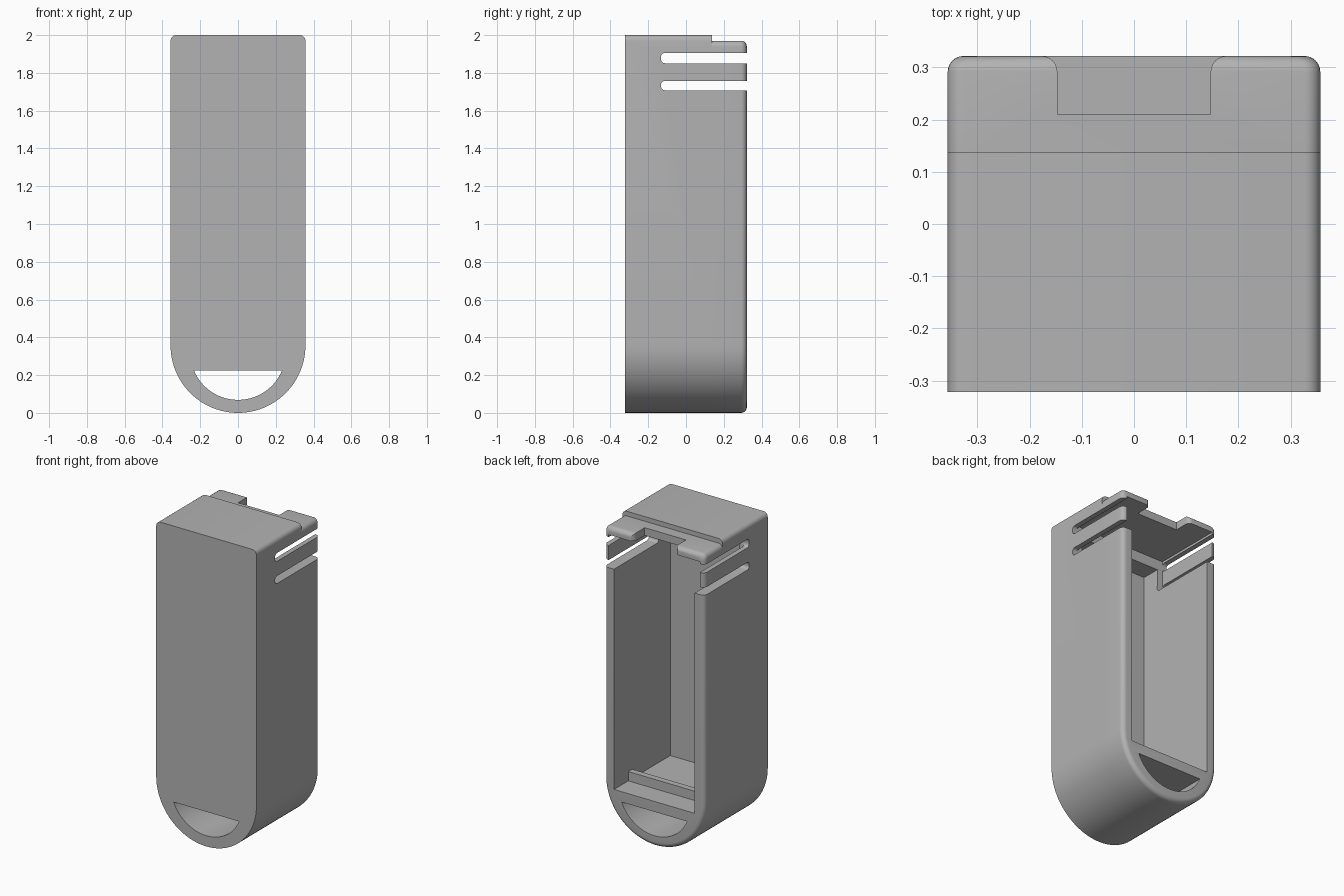
import bpy
import bmesh
from math import sin, cos, pi

cube = bpy.data.objects.get("Cube")
if cube:
    bpy.data.objects.remove(cube)

W, D = 0.357, 0.322          # half width and half depth
INNER = 0.287                # half width of the cavity
FILLET = 0.03

grey = bpy.data.materials.new("plastic grey")
grey.use_nodes = True
grey.diffuse_color = (0.45, 0.45, 0.45, 1)
grey.node_tree.nodes["Principled BSDF"].inputs["Base Color"].default_value = (0.45, 0.45, 0.45, 1)


def make(name, bm):
    bmesh.ops.recalc_face_normals(bm, faces=bm.faces)
    mesh = bpy.data.meshes.new(name)
    bm.to_mesh(mesh)
    bm.free()
    mesh.materials.append(grey)
    obj = bpy.data.objects.new(name, mesh)
    bpy.context.collection.objects.link(obj)
    return obj


def arc(cx, cz, r, start, end, n):
    return [(cx + r * cos(start + (end - start) * i / n),
             cz + r * sin(start + (end - start) * i / n)) for i in range(n + 1)]


def loft(name, rings):
    """Skin a list of equal-length closed rings and cap both ends."""
    bm = bmesh.new()
    rows = [[bm.verts.new(p) for p in ring] for ring in rings]
    for a, b in zip(rows, rows[1:]):
        for i in range(len(a)):
            j = (i + 1) % len(a)
            bm.faces.new((a[i], a[j], b[j], b[i]))
    bm.faces.new(rows[0])
    bm.faces.new(rows[-1])
    bmesh.ops.remove_doubles(bm, verts=bm.verts, dist=1e-5)
    return make(name, bm)


def box(name, x, y0, y1, z0, z1, round_x=0):
    """Box of half width x, with optional rounding of the edges along x."""
    bm = bmesh.new()
    bmesh.ops.create_cube(bm, size=1)
    for v in bm.verts:
        v.co = (v.co.x * 2 * x, y0 if v.co.y < 0 else y1, z0 if v.co.z < 0 else z1)
    if round_x:
        edges = [e for e in bm.edges if abs(e.verts[0].co.x - e.verts[1].co.x) > x]
        bmesh.ops.bevel(bm, geom=edges, offset=round_x, segments=5, profile=0.5, affect='EDGES')
    return make(name, bm)


def cut(target, cutter):
    mod = target.modifiers.new("cut", 'BOOLEAN')
    mod.operation = 'DIFFERENCE'
    mod.solver = 'EXACT'
    mod.object = cutter
    bpy.context.view_layer.objects.active = target
    bpy.ops.object.modifier_apply(modifier=mod.name)
    bpy.data.objects.remove(cutter)


def outline(y, top, inset=0):
    """Round-bottomed outline with small rounded top corners."""
    r, t = W - inset, top - inset
    pts = arc(0, W, r, pi, 2 * pi, 48)
    pts += arc(r - FILLET, t - FILLET, FILLET, 0, pi / 2, 6)
    pts += arc(FILLET - r, t - FILLET, FILLET, pi / 2, pi, 6)
    return [(x, y, z) for x, z in pts]


# Outer shell: stepped top and a rounded back rim
rings = [outline(-D, 2), outline(0.137, 2), outline(0.137, 1.97)]
for i in range(7):
    a = pi / 2 * i / 6
    rings.append(outline(D - FILLET + FILLET * sin(a), 1.97, FILLET * (1 - cos(a))))
shell = loft("case_shell", rings)

# Main cavity, open at the back
cut(shell, box("cavity", INNER, -0.25, 0.5, 0.29, 1.853))
# Thinned side arms beside the top slots
cut(shell, box("arm_recess", 0.325, -0.13, 0.5, 1.73, 1.92))
# Two slots through both side walls
for low, high in ((1.708, 1.757), (1.851, 1.905)):
    cut(shell, box("side_slot", 0.5, -0.132, 0.5, low, high, 0.02))

# Notch in the rear of the lid, flaring at the back
half = [(0.147, 0.21)] + arc(0.147 + FILLET, D - FILLET, FILLET, pi, pi / 2, 6)
half += [(0.147 + FILLET, 0.5)]
notch = half + [(-x, y) for x, y in reversed(half)]
cut(shell, loft("lid_notch", [[(x, y, z) for x, y in notch] for z in (1.88, 2.1)]))

# Strap opening through the rounded base
chord = arc(0, 0.3215, 0.2525, pi + 0.4, 2 * pi - 0.4, 36)
cut(shell, loft("strap_opening", [[(x, y, z) for x, z in chord] for y in (-0.5, 0.5)]))

# Low rib across the cavity floor
rib = box("floor_rib", INNER, 0.137, 0.177, 0.285, 0.35)

for obj in (shell, rib):
    bpy.ops.object.select_all(action='DESELECT')
    obj.select_set(True)
    bpy.context.view_layer.objects.active = obj
    bpy.ops.object.shade_smooth_by_angle(angle=pi / 6)
